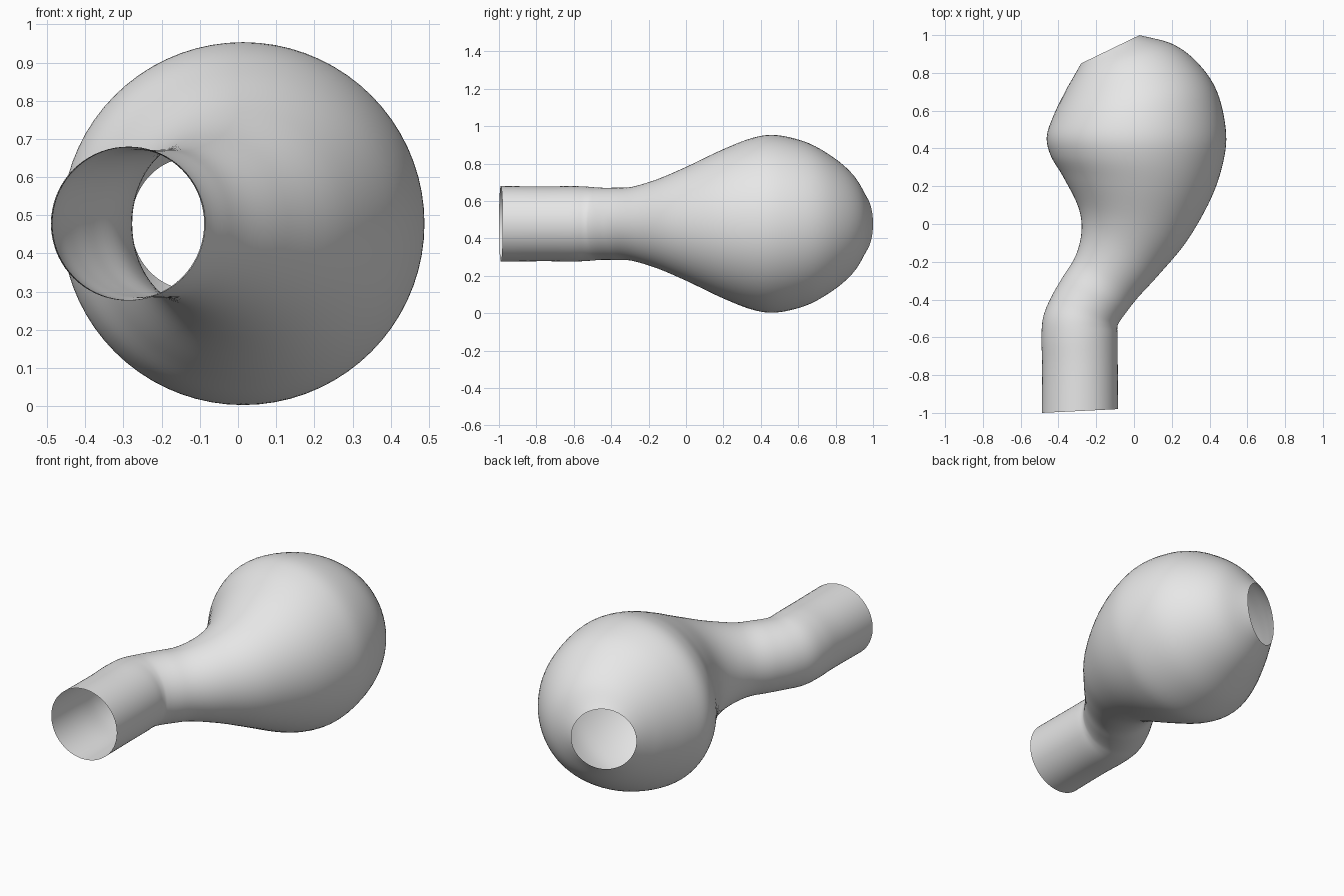
import bpy
import bmesh
import math
from mathutils import Vector

SEGMENTS = 72
STEPS = 6
AXIS_HEIGHT = 0.478

cube = bpy.data.objects.get("Cube")
if cube:
    bpy.data.objects.remove(cube, do_unlink=True)

# Plain grey surface
grey = bpy.data.materials.new("plain_grey")
grey.use_nodes = True
colour = (0.8, 0.8, 0.8, 1.0)
grey.diffuse_color = colour
grey.node_tree.nodes["Principled BSDF"].inputs["Base Color"].default_value = colour

# Ring diameters along the bent axis: left end x, y and right end x, y
STATIONS = [
    (-.488, -1.0, -.085, -.98),
    (-.486, -.75, -.086, -.75),
    (-.49, -.60, -.087, -.60),
    (-.48, -.49, -.088, -.545),
    (-.44, -.39, -.075, -.515),
    (-.38, -.285, -.035, -.46),
    (-.31, -.17, .02, -.39),
    (-.278, -.04, .13, -.27),
    (-.295, .09, .28, -.09),
    (-.375, .25, .41, .14),
    (-.44, .36, .475, .34),
    (-.462, .46, .486, .50),
    (-.428, .57, .44, .70),
    (-.365, .70, .345, .845),
    (-.32, .78, .21, .95),
    (-.28, .85, .03, 1.0),
]


def smooth_stations(stations, steps):
    """Spline through the stations, giving evenly blended rings."""
    pts = [Vector(s) for s in stations]
    pts = [2 * pts[0] - pts[1]] + pts + [2 * pts[-1] - pts[-2]]
    result = []
    for a, b, c, d in zip(pts, pts[1:], pts[2:], pts[3:]):
        for k in range(steps):
            t = k / steps
            result.append(b + (c - a) * (t / 2)
                          + (2 * a - 5 * b + 4 * c - d) * (t * t / 2)
                          + (3 * b - a - 3 * c + d) * (t ** 3 / 2))
    return result + [pts[-2]]


# Open bulb running into a bent neck
bm = bmesh.new()
rings = []
for lx, ly, rx, ry in smooth_stations(STATIONS, STEPS):
    left = Vector((lx, ly, AXIS_HEIGHT))
    right = Vector((rx, ry, AXIS_HEIGHT))
    centre, half = (left + right) / 2, (right - left) / 2
    up = Vector((0, 0, half.length))
    angles = [math.tau * j / SEGMENTS for j in range(SEGMENTS)]
    rings.append([bm.verts.new(centre + half * math.cos(a) + up * math.sin(a))
                  for a in angles])

for near, far in zip(rings, rings[1:]):
    for j in range(SEGMENTS):
        k = (j + 1) % SEGMENTS
        face = bm.faces.new((near[j], far[j], far[k], near[k]))
        face.smooth = True

mesh = bpy.data.meshes.new("bulb_tube")
bm.to_mesh(mesh)
bm.free()
mesh.materials.append(grey)
tube = bpy.data.objects.new("bulb_tube", mesh)
bpy.context.collection.objects.link(tube)
